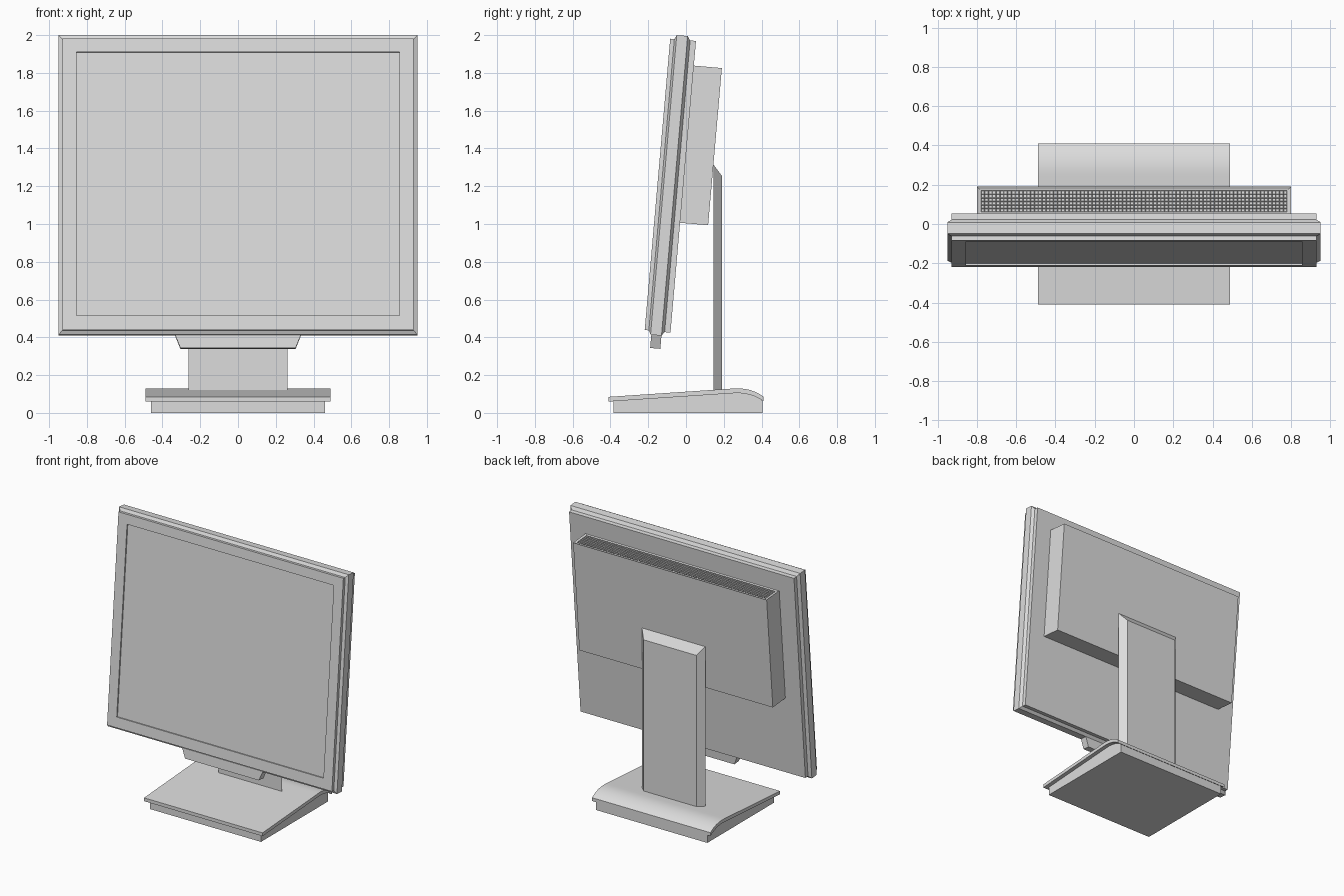
import bpy
import bmesh
from math import radians
from mathutils import Matrix

if "Cube" in bpy.data.objects:
    bpy.data.objects.remove(bpy.data.objects["Cube"])

grey = bpy.data.materials.new("light grey plastic")
grey.use_nodes = True
colour = (0.72, 0.72, 0.72, 1)
grey.diffuse_color = colour
grey.node_tree.nodes["Principled BSDF"].inputs["Base Color"].default_value = colour

# The display leans back
TILT = Matrix.Rotation(radians(-5), 4, 'X')


def finish(name, bm, tilted=False):
    """Turn a bmesh into a named grey object."""
    bmesh.ops.recalc_face_normals(bm, faces=bm.faces)
    if tilted:
        bm.transform(TILT)
    mesh = bpy.data.meshes.new(name)
    bm.to_mesh(mesh)
    bm.free()
    mesh.materials.append(grey)
    obj = bpy.data.objects.new(name, mesh)
    bpy.context.collection.objects.link(obj)
    return obj


def loft(rings):
    """Join equal-length rings of points and cap both ends."""
    bm = bmesh.new()
    loops = [[bm.verts.new(p) for p in ring] for ring in rings]
    n = len(loops[0])
    for a, b in zip(loops, loops[1:]):
        for i in range(n):
            j = (i + 1) % n
            bm.faces.new((a[i], a[j], b[j], b[i]))
    bm.faces.new(loops[0])
    bm.faces.new(loops[-1])
    return bm


def upright(y, half, low, high):
    """Rectangle ring facing the front."""
    return [(-half, y, low), (half, y, low), (half, y, high), (-half, y, high)]


def extrude_side(profile, half):
    """Side profile of (y, z) points, widened along x."""
    return loft([[(x, y, z) for y, z in profile] for x in (-half, half)])


# Display: recessed screen, bezel, chamfered middle band, back slab
finish("display_panel", loft([
    upright(-0.246, 0.855, 0.495, 1.895),
    upright(-0.256, 0.855, 0.495, 1.895),
    upright(-0.256, 0.93, 0.418, 1.966),
    upright(-0.234, 0.93, 0.418, 1.966),
    upright(-0.223, 0.95, 0.396, 1.988),
    upright(-0.165, 0.95, 0.396, 1.988),
    upright(-0.150, 0.93, 0.416, 1.966),
    upright(-0.119, 0.93, 0.416, 1.966),
]), True)

# Rear housing with a shallow recess on top
bm = loft([upright(-0.125, 0.8, 1.0, 1.835), upright(0.03, 0.8, 1.0, 1.835)])
bmesh.ops.recalc_face_normals(bm, faces=bm.faces)
top = max(bm.faces, key=lambda f: f.calc_center_median().z)
bmesh.ops.inset_region(bm, faces=[top], thickness=0.02)
bmesh.ops.translate(bm, verts=top.verts, vec=(0, 0, -0.008))
finish("rear_housing", bm, True)

# Ventilation grille in the recess
bm = bmesh.new()
bmesh.ops.create_grid(bm, x_segments=80, y_segments=6, size=1)
bm.transform(Matrix.Translation((0, -0.0445, 1.834)) @ Matrix.Diagonal((0.78, 0.0545, 1, 1)))
bmesh.ops.inset_individual(bm, faces=bm.faces[:], thickness=0.003, depth=-0.005)
finish("vent_grille", bm, True)

# Tapered tab under the display
finish("lower_tab", loft([
    [(-w, -0.219, z), (w, -0.219, z), (w, -0.165, z), (-w, -0.165, z)]
    for w, z in ((0.305, 0.326), (0.335, 0.40))
]), True)

# Stand post: narrower at the back, with a slanted top
finish("stand_post", loft([
    upright(0.145, 0.262, 0.11, 1.315),
    upright(0.19, 0.218, 0.11, 1.255),
]))

# Base: sloping cover plate with a rounded rear edge over a plinth
slope = [(-0.41, 0.085), (0.22, 0.127), (0.25, 0.129), (0.28, 0.13), (0.31, 0.127),
         (0.34, 0.121), (0.37, 0.110), (0.39, 0.100), (0.41, 0.086)]
under = [(y, z - 0.025) for y, z in slope]
cover = finish("base_cover", extrude_side(slope + under[::-1], 0.49))
plinth = finish("base_plinth", extrude_side(
    [(-0.385, 0), (-0.385, 0.063)] + under[1:-1] + [(0.405, 0.063), (0.405, 0)], 0.46))

for obj in (cover, plinth):
    bpy.context.view_layer.objects.active = obj
    obj.select_set(True)
    bpy.ops.object.shade_smooth_by_angle(angle=radians(30))
    obj.select_set(False)
